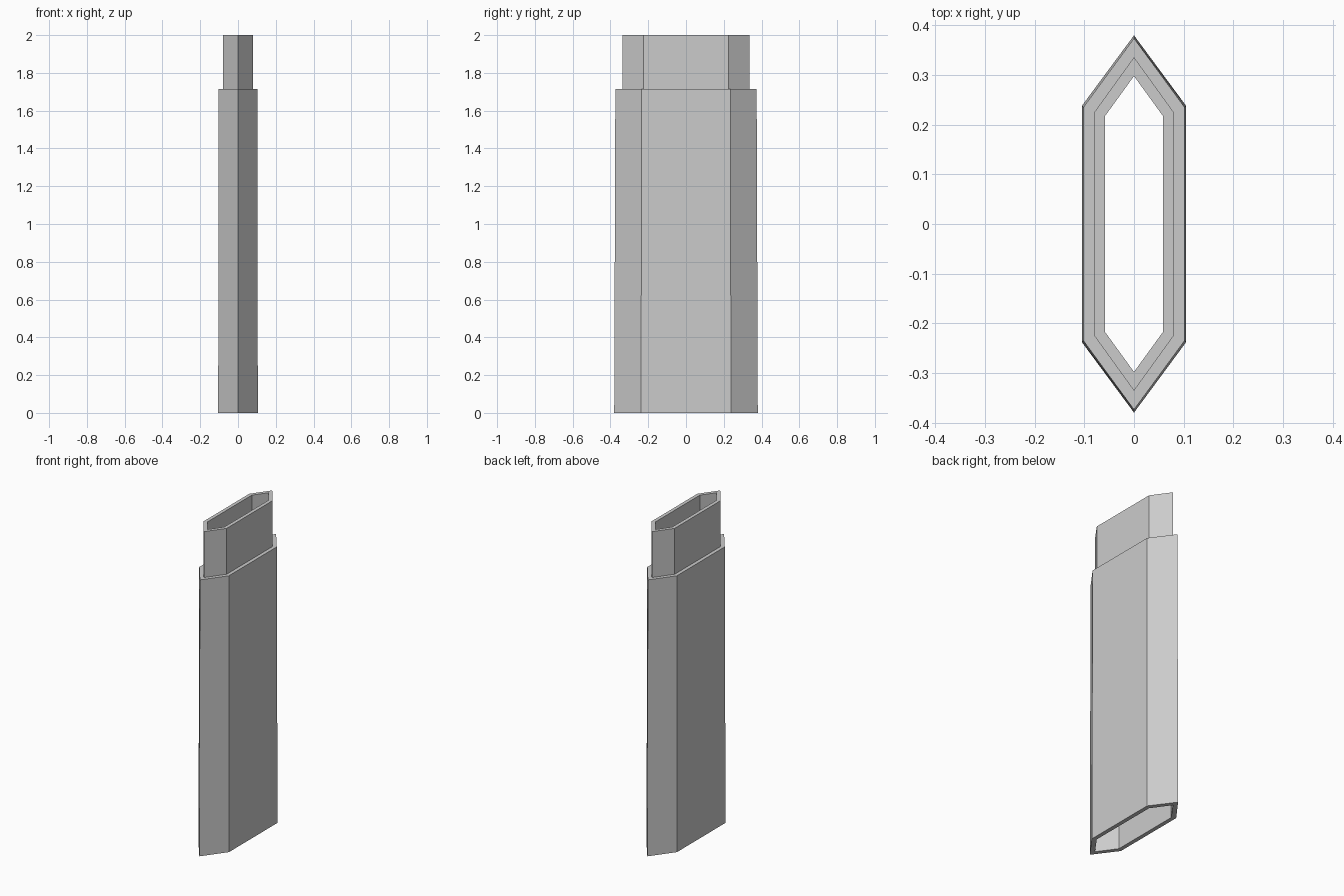
import bpy
import bmesh

cube = bpy.data.objects.get("Cube")
if cube:
    bpy.data.objects.remove(cube, do_unlink=True)

grey = bpy.data.materials.new("plain grey")
grey.use_nodes = True
colour = (0.6, 0.6, 0.6, 1)
grey.diffuse_color = colour
grey.node_tree.nodes["Principled BSDF"].inputs["Base Color"].default_value = colour


def hexagon(bm, half_width, shoulder, tip, z):
    """Ring of a long hexagon with points at front and back."""
    points = [(0, -tip), (half_width, -shoulder), (half_width, shoulder),
              (0, tip), (-half_width, shoulder), (-half_width, -shoulder)]
    return [bm.verts.new((x, y, z)) for x, y in points]


# Cross-sections: half width, shoulder y, tip y
base = (0.105, 0.238, 0.38)
body_top = (0.102, 0.235, 0.374)
plug = (0.08, 0.225, 0.336)
bore = (0.058, 0.218, 0.298)

# Closed wall section: up the outside, over the rim and down the inside
sections = [(base, 0), (body_top, 1.715), (plug, 1.715), (plug, 2),
            (bore, 2), (bore, 0.3), (plug, 0.3), (plug, 0)]

bm = bmesh.new()
rings = [hexagon(bm, *shape, z) for shape, z in sections]
for lower, upper in zip(rings, rings[1:] + rings[:1]):
    for i in range(6):
        j = (i + 1) % 6
        bm.faces.new((lower[i], lower[j], upper[j], upper[i]))
bmesh.ops.recalc_face_normals(bm, faces=bm.faces)

mesh = bpy.data.meshes.new("hollow_sleeve")
bm.to_mesh(mesh)
bm.free()
mesh.materials.append(grey)
sleeve = bpy.data.objects.new("hollow_sleeve", mesh)
bpy.context.collection.objects.link(sleeve)
